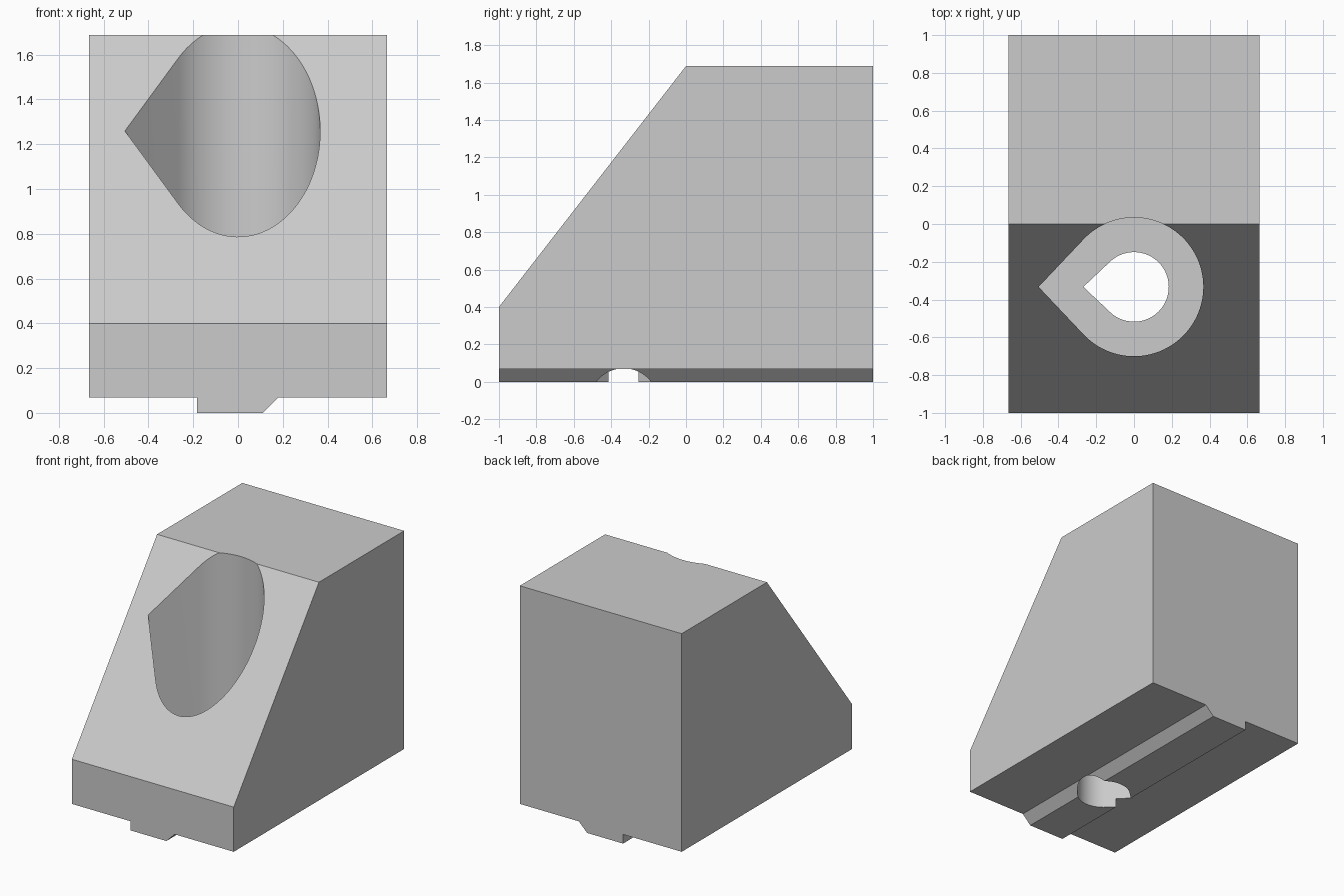
import bpy
import bmesh
import math

cube = bpy.data.objects.get("Cube")
if cube:
    bpy.data.objects.remove(cube)

HALF_W = 0.665
BASE_Z = 0.068
TOP_Z = 1.688
LEDGE_Z = 0.4
HOLE_Y = -0.333

grey = bpy.data.materials.new("plain grey")
grey.use_nodes = True
colour = (0.6, 0.6, 0.6, 1)
grey.diffuse_color = colour
grey.node_tree.nodes["Principled BSDF"].inputs["Base Color"].default_value = colour


def prism(name, outline, sweep):
    """Extrude a closed outline of 3D points along a sweep vector."""
    bm = bmesh.new()
    face = bm.faces.new([bm.verts.new(p) for p in outline])
    new = bmesh.ops.extrude_face_region(bm, geom=[face])["geom"]
    verts = [v for v in new if isinstance(v, bmesh.types.BMVert)]
    bmesh.ops.translate(bm, verts=verts, vec=sweep)
    bmesh.ops.recalc_face_normals(bm, faces=bm.faces)
    mesh = bpy.data.meshes.new(name)
    bm.to_mesh(mesh)
    bm.free()
    mesh.materials.append(grey)
    obj = bpy.data.objects.new(name, mesh)
    bpy.context.collection.objects.link(obj)
    return obj


def teardrop(name, radius, tip, bottom, top, steps=72):
    """Round cutter with tangent flats meeting at a point on the right."""
    reach = math.pi - math.acos(radius / tip)
    angles = [-reach + 2 * reach * i / steps for i in range(steps + 1)]
    outline = [(radius * math.cos(a), HOLE_Y + radius * math.sin(a), bottom) for a in angles]
    outline.append((-tip, HOLE_Y, bottom))
    return prism(name, outline, (0, 0, top - bottom))


def boolean(target, tool, operation):
    mod = target.modifiers.new(tool.name, "BOOLEAN")
    mod.operation = operation
    mod.solver = "EXACT"
    mod.object = tool
    bpy.context.view_layer.objects.active = target
    bpy.ops.object.modifier_apply(modifier=mod.name)
    bpy.data.objects.remove(tool)


# Wedge-fronted block
side = [(-1, BASE_Z), (1, BASE_Z), (1, TOP_Z), (0, TOP_Z), (-1, 0.4)]
block = prism("bracket_block", [(-HALF_W, y, z) for y, z in side], (2 * HALF_W, 0, 0))

# Locating tongue underneath, chamfered on one side
section = [(-0.183, 0), (0.112, 0), (0.18, BASE_Z), (0.18, 0.15), (-0.183, 0.15)]
tongue = prism("locating_tongue", [(x, -1, z) for x, z in section], (0, 2, 0))
boolean(block, tongue, "UNION")

# Wide recess for the screw head and narrow through hole
boolean(block, teardrop("head_recess", 0.367, 0.505, LEDGE_Z, 2), "DIFFERENCE")
boolean(block, teardrop("screw_hole", 0.184, 0.268, -0.2, 1), "DIFFERENCE")

# Smooth bores, sharp edges elsewhere
bpy.ops.object.select_all(action="DESELECT")
block.select_set(True)
bpy.context.view_layer.objects.active = block
bpy.ops.object.shade_smooth_by_angle(angle=math.radians(30))
